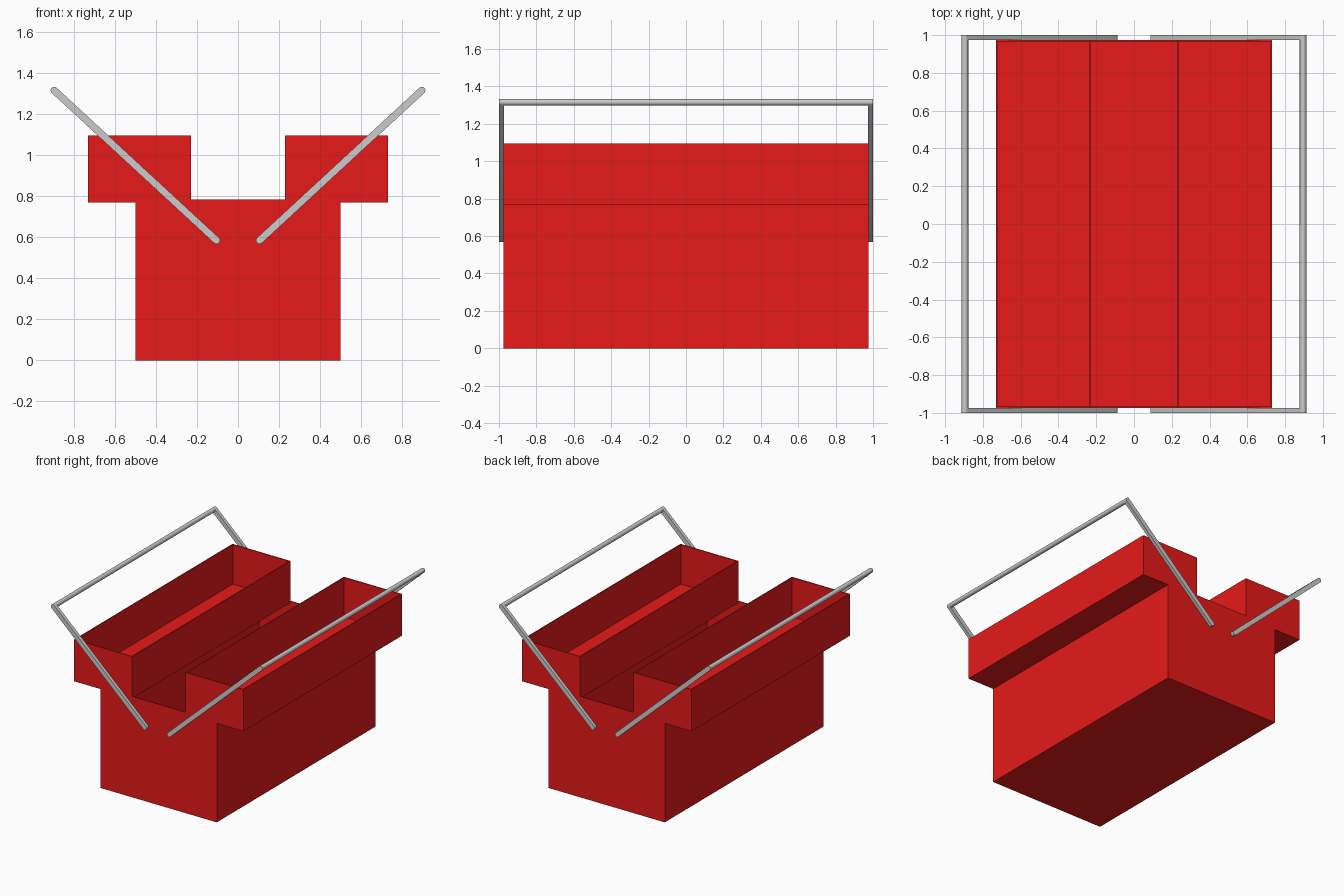
import bpy, bmesh, math
from mathutils import Matrix, Vector

if "Cube" in bpy.data.objects:
    bpy.data.objects.remove(bpy.data.objects["Cube"])

red = bpy.data.materials.new("red_paint")
red.diffuse_color = (0.8, 0.01, 0.01, 1)
red.use_nodes = True
red.node_tree.nodes["Principled BSDF"].inputs["Base Color"].default_value = red.diffuse_color
WALL = 0.012


def finish(name, bm, mat=None):
    bmesh.ops.recalc_face_normals(bm, faces=bm.faces)
    me = bpy.data.meshes.new(name)
    bm.to_mesh(me)
    bm.free()
    ob = bpy.data.objects.new(name, me)
    bpy.context.collection.objects.link(ob)
    if mat:
        me.materials.append(mat)
    return ob


def open_box(name, x0, x1, z0, z1, floor):
    """Sheet-metal box with thin walls and an open top."""
    bm = bmesh.new()
    bmesh.ops.create_cube(bm, size=1)
    for v in bm.verts:
        v.co = ((x0 + x1) / 2 + v.co.x * (x1 - x0), v.co.y * 1.95,
                (z0 + z1) / 2 + v.co.z * (z1 - z0))
    top = max(bm.faces, key=lambda f: f.calc_center_median().z)
    bmesh.ops.inset_region(bm, faces=[top], thickness=WALL)
    ext = bmesh.ops.extrude_discrete_faces(bm, faces=[top])
    bmesh.ops.translate(bm, verts=ext["faces"][0].verts,
                        vec=(0, 0, floor - z1 + z0))
    return finish(name, bm, red)


def flat_arm(name, a, b, y0, y1, r):
    """Flat bar with rounded ends, running from a to b in the xz plane."""
    bm = bmesh.new()
    ang = math.atan2(b[1] - a[1], b[0] - a[0])
    pts = []
    for c, start in ((b, ang - math.pi / 2), (a, ang + math.pi / 2)):
        for i in range(13):
            t = start + math.pi * i / 12
            pts.append((c[0] + r * math.cos(t), y0, c[1] + r * math.sin(t)))
    face = bm.faces.new([bm.verts.new(p) for p in pts])
    ext = bmesh.ops.extrude_face_region(bm, geom=[face])
    verts = [v for v in ext["geom"] if isinstance(v, bmesh.types.BMVert)]
    bmesh.ops.translate(bm, verts=verts, vec=(0, y1 - y0, 0))
    return finish(name, bm)


def rod(name, x, z, half, r):
    """Round grip along y."""
    bm = bmesh.new()
    m = Matrix.Translation(Vector((x, 0, z))) @ Matrix.Rotation(math.pi / 2, 4, 'X')
    bmesh.ops.create_cone(bm, cap_ends=True, segments=24, radius1=r, radius2=r,
                          depth=2 * half, matrix=m)
    return finish(name, bm)


def smooth(ob):
    bpy.ops.object.select_all(action='DESELECT')
    ob.select_set(True)
    bpy.context.view_layer.objects.active = ob
    bpy.ops.object.shade_smooth_by_angle(angle=math.radians(35))


# Lower compartment
open_box("body", -0.5, 0.5, 0, 0.785, WALL)

# Cantilever trays and swing handles, one pair per side
for side, s in (("left", -1), ("right", 1)):
    x0, x1 = sorted((s * 0.23, s * 0.73))
    open_box(side + "_tray", x0, x1, 0.77, 1.095, 0.017)
    low, high = (s * 0.105, 0.585), (s * 0.895, 1.315)
    for end, e in (("front", -1), ("back", 1)):
        smooth(flat_arm(f"{side}_{end}_handle_arm", low, high,
                        e * 0.973, e * 1.0, 0.0175))
    smooth(rod(side + "_handle_grip", s * 0.895, 1.315, 0.985, 0.0175))
